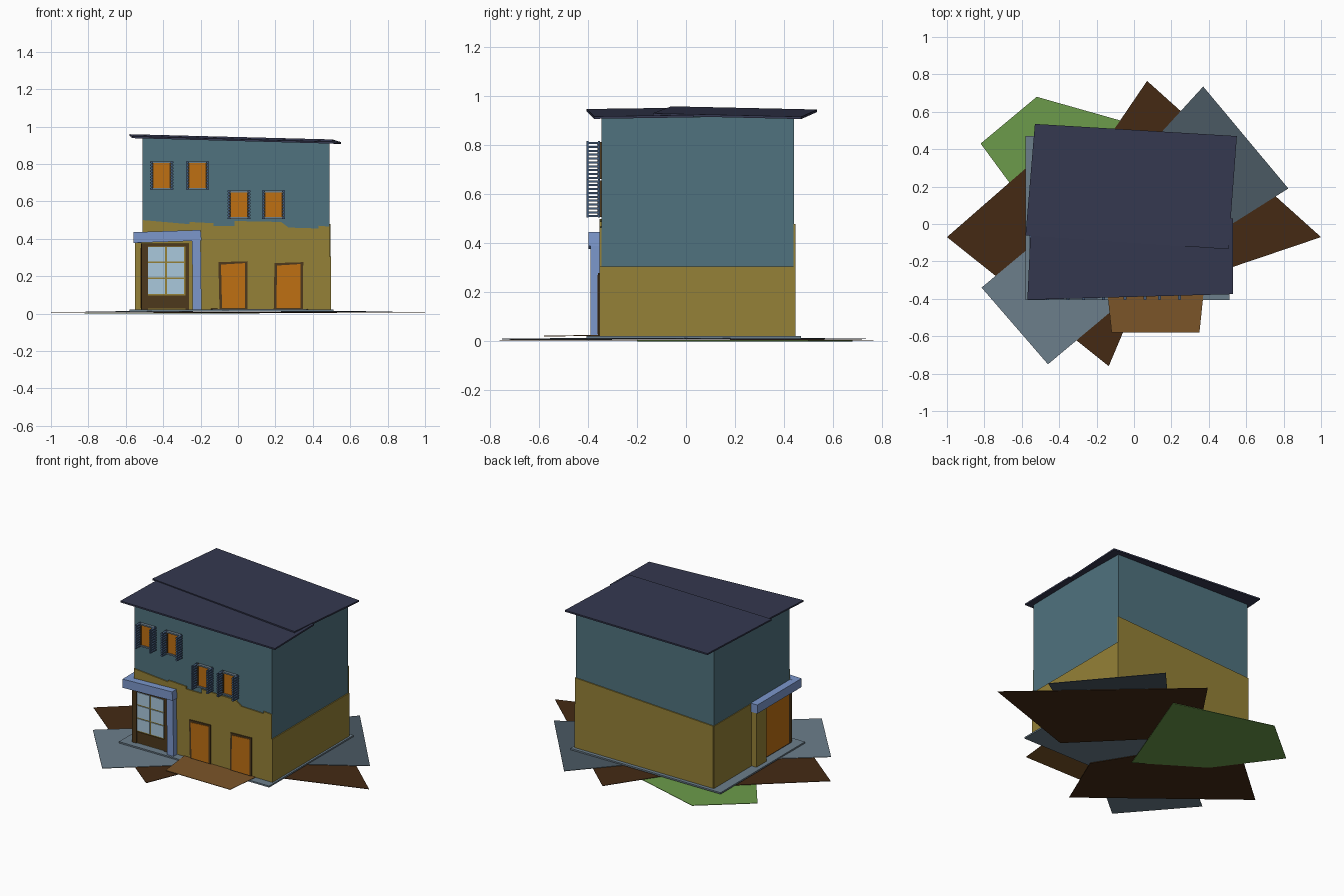
import bpy, bmesh
from mathutils import Vector

if "Cube" in bpy.data.objects:
    bpy.data.objects.remove(bpy.data.objects["Cube"])


def material(name, rgb):
    m = bpy.data.materials.new(name)
    m.diffuse_color = (*rgb, 1)
    m.use_nodes = True
    m.node_tree.nodes["Principled BSDF"].inputs["Base Color"].default_value = m.diffuse_color
    return m


YELLOW = material("ochre", (.30, .22, .038))
BLUE = material("blue_wall", (.08, .17, .21))
ROOF = material("roof_slate", (.035, .04, .08))
ORANGE = material("orange", (.52, .16, .006))
DARK = material("dark_brown", (.075, .04, .012))
EARTH = material("earth", (.058, .023, .007))
GREEN = material("grass", (.15, .33, .07))
STONE = material("stone", (.15, .21, .26))
SLATE = material("dark_stone", (.07, .10, .125))
TRIM = material("blue_trim", (.2, .31, .6))
SHUT = material("shutter_blue", (.06, .11, .2))
GLASS = material("glass", (.40, .58, .72))
MAT = material("step_brown", (.20, .09, .022))


def prism(name, pts, offset, mat):
    """Polygon swept along an offset."""
    bm = bmesh.new()
    a = [bm.verts.new(p) for p in pts]
    b = [bm.verts.new(Vector(p) + Vector(offset)) for p in pts]
    bm.faces.new(a)
    bm.faces.new(b[::-1])
    n = len(pts)
    for i in range(n):
        bm.faces.new((a[i], b[i], b[(i + 1) % n], a[(i + 1) % n]))
    bmesh.ops.recalc_face_normals(bm, faces=bm.faces)
    me = bpy.data.meshes.new(name)
    bm.to_mesh(me)
    bm.free()
    me.materials.append(mat)
    ob = bpy.data.objects.new(name, me)
    bpy.context.collection.objects.link(ob)
    return ob


def box(name, x, y, z, mat):
    pts = [(x[0], y[0], z[0]), (x[1], y[0], z[0]), (x[1], y[1], z[0]), (x[0], y[1], z[0])]
    return prism(name, pts, (0, 0, z[1] - z[0]), mat)


def front_shape(name, pts, y0, y1, mat):
    return prism(name, [(x, y0, z) for x, z in pts], (0, y1 - y0, 0), mat)


def patch(name, pts, z_in, z_out, mat):
    """Thin ground sheet rising gently towards the house."""
    return prism(name, [(x, y, z_out + (z_in - z_out) * max(0, 1 - (x * x + y * y) ** .5))
                        for x, y in pts], (0, 0, .003), mat)


# Ground patches
patch("grass_patch", [(-.52, .68), (-.82, .43), (-.54, .05), (-.15, -.2), (.116, .5)], 0, 0, GREEN)
patch("earth_patch_back", [(.07, .765), (1, -.07), (.32, -.3), (-.26, .28)], .006, .003, EARTH)
patch("earth_patch_front", [(-1, -.07), (-.135, -.76), (.03, -.37), (-.45, .41)], .006, .003, EARTH)
patch("paving_right", [(.37, .735), (.825, .19), (.46, -.04), (.05, .385)], .013, .008, SLATE)
patch("paving_left", [(-.815, -.34), (-.46, -.75), (-.03, -.39), (-.42, -.01)], .013, .008, STONE)
patch("front_step", [(-.145, -.34), (-.12, -.58), (.35, -.58), (.375, -.34)], .026, .018, MAT)
box("base_slab", (-.58, .51), (-.405, .47), (.012, .022), STONE)

# Blue house body with sloped top
front_shape("house_body", [(-.51, .022), (.49, .022), (.49, .915), (-.51, .942)], -.345, .44, BLUE)

# Ochre plaster on the lower storey, ragged edge at the front
front_shape("front_plaster", [
    (-.51, .022), (.49, .022), (.49, .465), (.43, .47), (.43, .455), (.27, .46), (.23, .49),
    (-.02, .495), (-.02, .467), (-.13, .467), (-.13, .483), (-.26, .49), (-.26, .478),
    (-.51, .5)], -.352, -.344, YELLOW)
front_shape("back_plaster", [(-.51, .022), (.494, .022), (.494, .48), (-.51, .43)], .438, .447, YELLOW)
box("right_plaster", (.488, .497), (-.352, .445), (.022, .305), YELLOW)
box("left_plaster", (-.515, -.508), (-.35, .445), (.022, .43), YELLOW)

# Two roof sheets, the rear one lapping over the front
prism("roof_front", [(-.57, -.405, .938), (.53, -.375, .908), (.53, .03, .914), (-.55, .03, .944)],
      (0, 0, .010), ROOF)
prism("roof_back", [(-.58, -.06, .949), (.505, -.135, .921), (.55, .47, .907), (-.53, .535, .936)],
      (0, 0, .010), ROOF)

# Doors with dark frames
for i, (a, b, top, skew) in enumerate([(-.085, .038, .27, -.006), (.205, .335, .265, .004)]):
    front_shape(f"door_frame_{i}", [(a - .014, .022), (b + .012, .022), (b + .014, top + .01),
                                    (a - .014 + skew, top + .005)], -.358, -.345, DARK)
    front_shape(f"door_{i}", [(a, .03), (b, .03), (b, top), (a + skew, top - .008)],
                -.361, -.35, ORANGE)

# Upper windows with open slatted shutters
for i, (cx, cz) in enumerate([(-.408, .738), (-.217, .738), (.005, .582), (.19, .582)]):
    box(f"window_pane_{i}", (cx - .043, cx + .043), (-.356, -.34), (cz - .066, cz + .066), ORANGE)
    for s in (-1, 1):
        xs = sorted((cx + s * .043, cx + s * .051))
        box(f"window_jamb_{i}", xs, (-.362, -.34), (cz - .075, cz + .075), DARK)
        zs = sorted((cz + s * .066, cz + s * .075))
        box(f"window_rail_{i}", (cx - .05, cx + .05), (-.364, -.34), zs, STONE)
        sx = cx + s * .054
        for y in (-.405, -.358):
            box(f"shutter_stile_{i}", (sx - .004, sx + .004), (y, y + .007),
                (cz - .077, cz + .079), SHUT)
        for k in range(10):
            z = cz - .075 + k * .0158
            box(f"shutter_slat_{i}", (sx - .008, sx + .008), (-.404, -.352), (z, z + .008), SHUT)

# Shop window: dark frame, six panes, lower panel
box("shop_frame", (-.515, -.255), (-.357, -.345), (.022, .372), YELLOW)
for x in ((-.515, -.482), (-.282, -.262)):
    box("shop_jamb", x, (-.364, -.35), (.022, .372), DARK)
box("shop_head", (-.515, -.262), (-.364, -.35), (.36, .375), DARK)
box("shop_panel", (-.482, -.282), (-.361, -.35), (.026, .098), DARK)
for c in range(2):
    for r in range(3):
        x, z = -.48 + c * .101, .106 + r * .086
        box("shop_pane", (x, x + .091), (-.361, -.35), (z, z + .078), GLASS)

# Corner porch: blue beam round the corner, posts, side door
front_shape("porch_beam_front", [(-.56, .378), (-.195, .39), (-.2, .447), (-.56, .435)],
            -.398, -.348, TRIM)
box("porch_beam_side", (-.56, -.512), (-.35, .06), (.378, .435), TRIM)
front_shape("porch_post_right", [(-.242, .022), (-.195, .022), (-.2, .392), (-.246, .392)],
            -.39, -.35, TRIM)
box("porch_post_left", (-.55, -.512), (-.05, .055), (.022, .38), YELLOW)
box("side_door_frame", (-.519, -.512), (-.35, -.05), (.022, .375), DARK)
box("side_door", (-.522, -.515), (-.32, -.08), (.03, .35), ORANGE)
